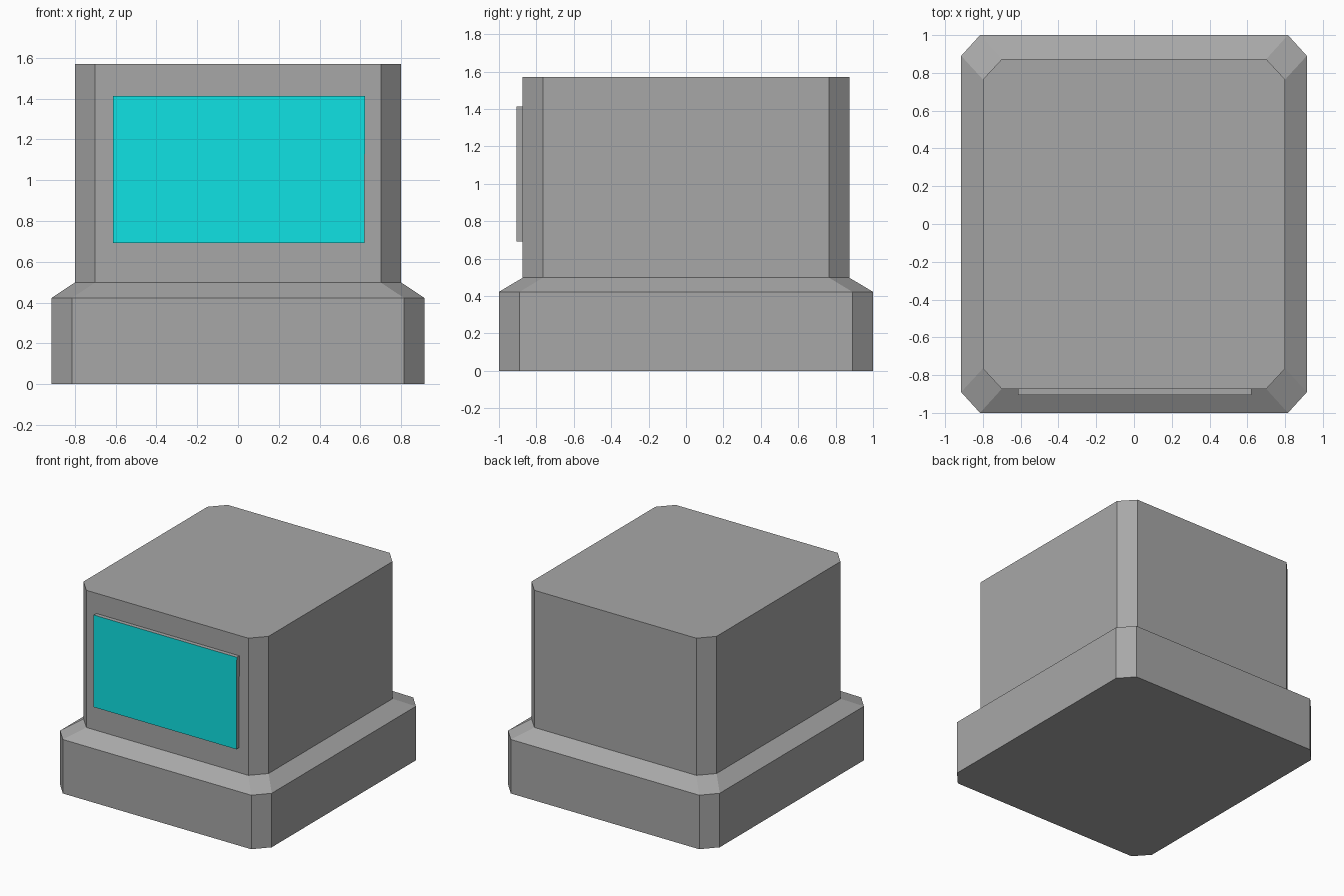
import bpy
import bmesh

cube = bpy.data.objects.get("Cube")
if cube:
    bpy.data.objects.remove(cube, do_unlink=True)


def make_material(name, rgb):
    mat = bpy.data.materials.new(name)
    mat.use_nodes = True
    colour = (*rgb, 1.0)
    mat.diffuse_color = colour
    mat.node_tree.nodes["Principled BSDF"].inputs["Base Color"].default_value = colour
    return mat


grey = make_material("casing grey", (0.39, 0.39, 0.39))
cyan = make_material("screen cyan", (0.005, 0.76, 0.77))


def octagon(half_x, half_y, cut_x, cut_y):
    """Rectangle outline with clipped corners, counter-clockwise."""
    x, y, a, b = half_x, half_y, half_x - cut_x, half_y - cut_y
    return [(a, -y), (x, -b), (x, b), (a, y), (-a, y), (-x, b), (-x, -b), (-a, -y)]


def loft(name, sections, materials):
    """Skin a stack of (outline, height) sections and cap both ends."""
    bm = bmesh.new()
    rings = [[bm.verts.new((x, y, z)) for x, y in outline] for outline, z in sections]
    for low, high in zip(rings, rings[1:]):
        n = len(low)
        for i in range(n):
            j = (i + 1) % n
            bm.faces.new((low[i], low[j], high[j], high[i]))
    bm.faces.new(rings[0][::-1])
    bm.faces.new(rings[-1])
    bmesh.ops.recalc_face_normals(bm, faces=bm.faces[:])
    mesh = bpy.data.meshes.new(name)
    for mat in materials:
        mesh.materials.append(mat)
    bm.to_mesh(mesh)
    bm.free()
    obj = bpy.data.objects.new(name, mesh)
    bpy.context.collection.objects.link(obj)
    return obj


# Casing: wide base, sloped shoulder and narrower upper housing
base = octagon(0.915, 1.0, 0.10, 0.11)
housing = octagon(0.80, 0.873, 0.10, 0.108)
loft("casing", [(base, 0), (base, 0.422), (housing, 0.498), (housing, 1.57)], [grey])


# Screen panel: grey slab with a coloured front face
def slab(right):
    return [(-0.614, -0.905), (right, -0.905), (right, -0.873), (-0.614, -0.873)]


screen = loft("screen", [(slab(0.619), 0.692), (slab(0.623), 1.412)], [grey, cyan])
for face in screen.data.polygons:
    face.material_index = 1 if face.normal.y < -0.9 else 0
